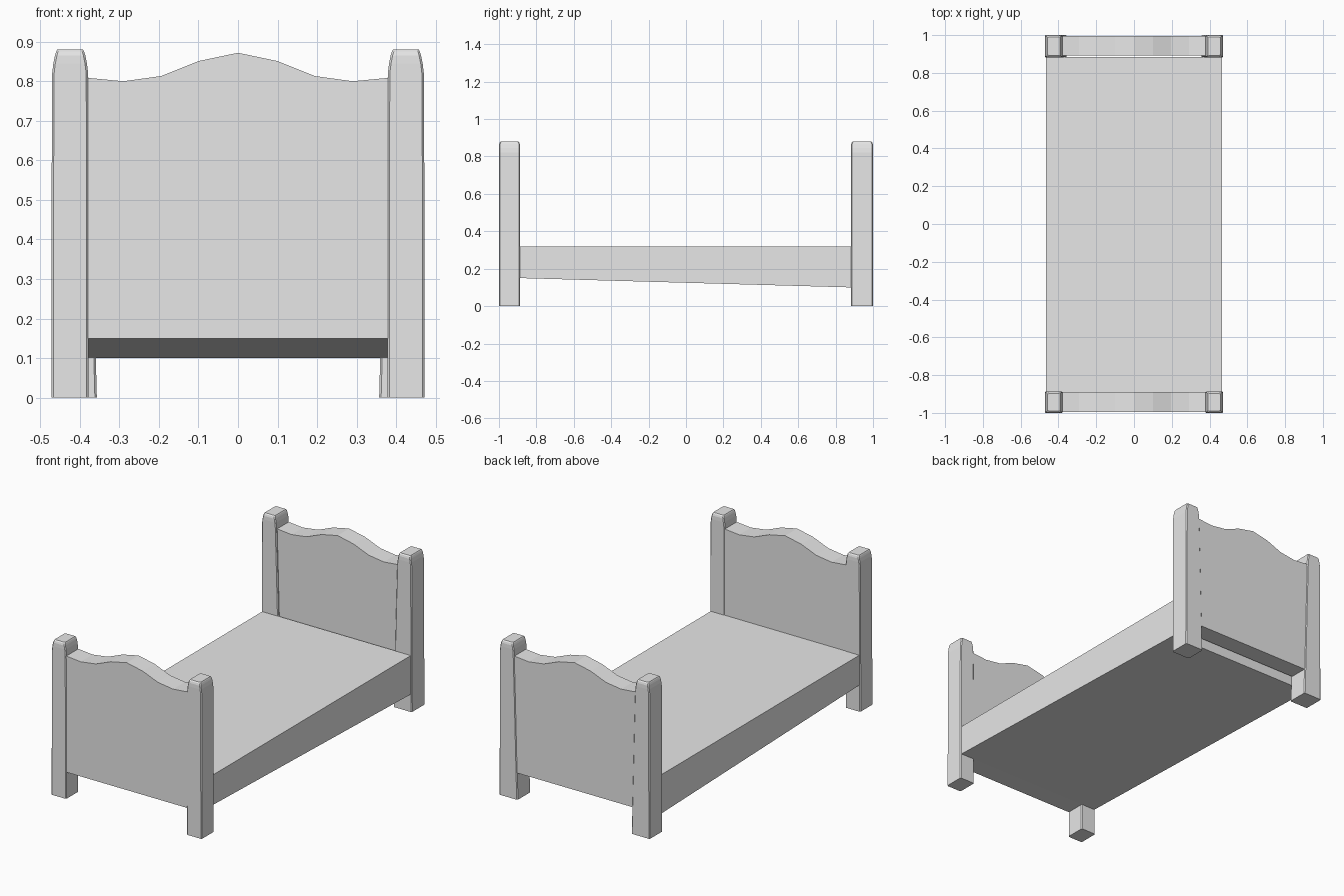
import bpy
import bmesh

cube = bpy.data.objects.get("Cube")
if cube:
    bpy.data.objects.remove(cube, do_unlink=True)

GREY = (0.8, 0.8, 0.8, 1.0)
grey = bpy.data.materials.new("light grey")
grey.use_nodes = True
grey.diffuse_color = GREY
grey.node_tree.nodes["Principled BSDF"].inputs["Base Color"].default_value = GREY


def add_loft(name, rings):
    """Skin a stack of matching point rings and cap both ends."""
    bm = bmesh.new()
    loops = [[bm.verts.new(p) for p in ring] for ring in rings]
    count = len(loops[0])
    for low, high in zip(loops, loops[1:]):
        for i in range(count):
            j = (i + 1) % count
            bm.faces.new((low[i], low[j], high[j], high[i]))
    bm.faces.new(loops[0])
    bm.faces.new(loops[-1])
    bmesh.ops.recalc_face_normals(bm, faces=bm.faces)
    mesh = bpy.data.meshes.new(name)
    bm.to_mesh(mesh)
    bm.free()
    mesh.materials.append(grey)
    obj = bpy.data.objects.new(name, mesh)
    bpy.context.scene.collection.objects.link(obj)
    return obj


def chamfered_ring(x0, x1, y0, y1, z, c):
    """Rectangle with clipped corners."""
    return [(x0 + c, y0, z), (x1 - c, y0, z), (x1, y0 + c, z), (x1, y1 - c, z),
            (x1 - c, y1, z), (x0 + c, y1, z), (x0, y1 - c, z), (x0, y0 + c, z)]


def add_post(name, side, inner_foot, y0, y1):
    """Corner post with a softly rounded cap; side is +1 or -1 along x."""
    # height, inset across x, inset across y
    sections = [(0, 0, 0), (0.6, 0.001, 0), (0.82, 0.002, 0),
                (0.845, 0.005, 0), (0.865, 0.009, 0.001),
                (0.875, 0.012, 0.004), (0.88, 0.015, 0.01)]
    rings = []
    for z, dx, dy in sections:
        inner = inner_foot + (0.377 - inner_foot) * min(z / 0.82, 1)
        x0, x1 = sorted((side * (inner + dx), side * (0.472 - dx)))
        rings.append(chamfered_ring(x0, x1, y0 + dy, y1 - dy, z, 0.005))
    add_loft(name, rings)


def add_panel(name, y0, y1):
    """End board with a wavy crest, mirrored about the middle."""
    half = [(0.1, 0.851), (0.195, 0.813), (0.29, 0.80), (0.375, 0.808), (0.40, 0.811)]
    crest = [(-x, z) for x, z in reversed(half)] + [(0, 0.872)] + half
    outline = [(-0.40, 0.15)] + crest + [(0.40, 0.15)]
    add_loft(name, [[(x, y, z) for x, z in outline] for y in (y0, y1)])


# Corner posts
for side, word in ((1, "left"), (-1, "right")):
    add_post("front_post_" + word, side, 0.378, -1.0, -0.887)
    add_post("back_post_" + word, side, 0.357, 0.882, 1.0)

# Footboard and headboard
add_panel("footboard", -0.996, -0.889)
add_panel("headboard", 0.892, 0.996)

# Mattress base: flat top, underside dropping toward the headboard
section = [(-0.89, 0.15), (0.884, 0.10), (0.884, 0.32), (-0.89, 0.32)]
add_loft("mattress_base", [[(x, y, z) for y, z in section] for x in (-0.466, 0.466)])
